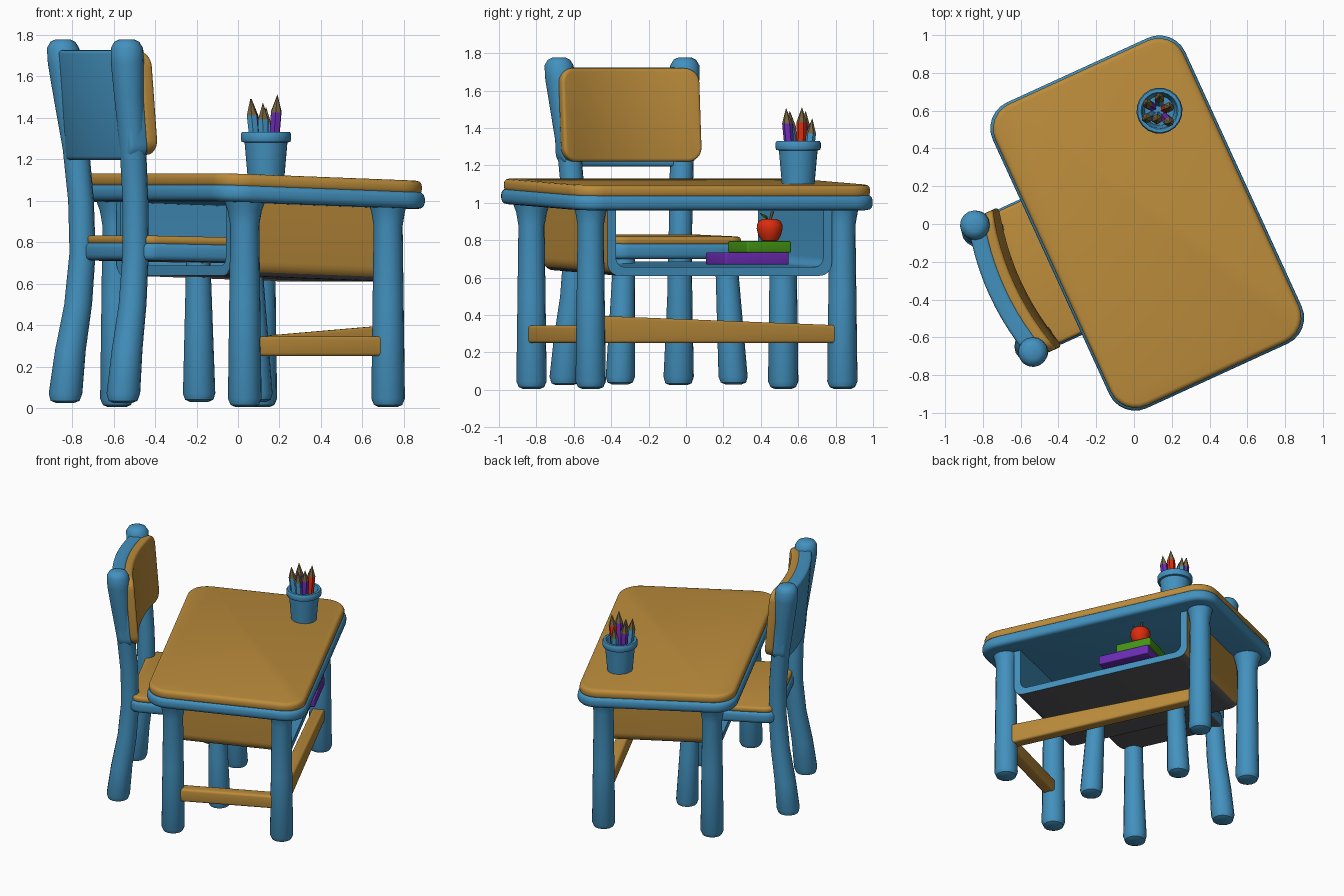
import bpy, bmesh, math
from mathutils import Matrix, Vector

if "Cube" in bpy.data.objects:
    bpy.data.objects.remove(bpy.data.objects["Cube"])

def material(name, rgb):
    m = bpy.data.materials.new(name)
    m.diffuse_color = (*rgb, 1)
    m.use_nodes = True
    m.node_tree.nodes["Principled BSDF"].inputs["Base Color"].default_value = m.diffuse_color
    return m

BLUE = material("blue paint", (0.056, 0.285, 0.52))
WOOD = material("orange wood", (0.50, 0.262, 0.044))
GRAY = material("dark gray", (0.10, 0.10, 0.11))
PURPLE = material("purple", (0.15, 0.025, 0.45))
GREEN = material("green", (0.06, 0.30, 0.007))
RED = material("red", (0.70, 0.025, 0.004))
TAN = material("pencil wood", (0.20, 0.14, 0.055))

# Everything is built in the desk's own frame (u across, v along), then turned
M = Matrix.Translation((0.07, 0.005, 0)) @ Matrix.Rotation(math.radians(24.6), 4, 'Z')

def local(x, y):
    p = M.inverted() @ Vector((x, y, 0))
    return p.x, p.y

def finish(bm, name, mats, rule=None, move=None):
    bmesh.ops.recalc_face_normals(bm, faces=bm.faces)
    if rule:
        for f in bm.faces:
            f.material_index = rule(f)
    if move:
        for v in bm.verts:
            v.co = move(v.co)
    bm.transform(M)
    me = bpy.data.meshes.new(name)
    bm.to_mesh(me)
    bm.free()
    for m in mats:
        me.materials.append(m)
    ob = bpy.data.objects.new(name, me)
    bpy.context.collection.objects.link(ob)
    return ob

def tilt(p):
    return Vector((p.x, p.y, p.z - 0.035 * p.x))

def round_rect(a0, a1, b0, b1, r, n=6):
    pts = []
    for ca, cb, start in ((a1 - r, b1 - r, 0), (a0 + r, b1 - r, 90), (a0 + r, b0 + r, 180), (a1 - r, b0 + r, 270)):
        for i in range(n + 1):
            t = math.radians(start + 90 * i / n)
            pts.append((ca + r * math.cos(t), cb + r * math.sin(t)))
    return pts

def prism(outline, d0, d1, axis, bevel):
    """Extrude a closed outline along z or u, with softened rims."""
    bm = bmesh.new()
    put = (lambda a, b: (a, b, d0)) if axis == 'z' else (lambda a, b: (d0, a, b))
    face = bm.faces.new([bm.verts.new(put(a, b)) for a, b in outline])
    ext = bmesh.ops.extrude_face_region(bm, geom=[face])['geom']
    off = Vector((0, 0, d1 - d0)) if axis == 'z' else Vector((d1 - d0, 0, 0))
    bmesh.ops.translate(bm, vec=off, verts=[g for g in ext if isinstance(g, bmesh.types.BMVert)])
    bmesh.ops.recalc_face_normals(bm, faces=bm.faces)
    k = 2 if axis == 'z' else 0
    rims = [e for e in bm.edges if abs(e.verts[0].co[k] - e.verts[1].co[k]) < 1e-5]
    if bevel:
        bmesh.ops.bevel(bm, geom=rims, offset=bevel, segments=3, profile=0.5, affect='EDGES')
    return bm

def slab(name, a0, a1, b0, b1, z0, z1, r, bevel, mats, rule=None, move=None):
    return finish(prism(round_rect(a0, a1, b0, b1, r), z0, z1, 'z', bevel), name, mats, rule, move)

def tube(name, rings, mats, seg=16, rule=None):
    """Rings of (u, v, z, radius) joined into a closed skin."""
    bm = bmesh.new()
    loops = [[bm.verts.new((u + r * math.cos(2 * math.pi * i / seg), v + r * math.sin(2 * math.pi * i / seg), z))
              for i in range(seg)] for u, v, z, r in rings]
    for A, B in zip(loops, loops[1:]):
        for i in range(seg):
            j = (i + 1) % seg
            bm.faces.new((A[i], A[j], B[j], B[i]))
    bm.faces.new(loops[0])
    bm.faces.new(loops[-1])
    return finish(bm, name, mats, rule)

# Desk top: blue base with an orange board
slab("desk_top_base", -0.56, 0.56, -0.89, 0.89, 0.978, 1.06, 0.15, 0.03, [BLUE], move=tilt)
slab("desk_top_board", -0.548, 0.548, -0.878, 0.878, 1.045, 1.113, 0.145, 0.025, [WOOD], move=tilt)

# Desk legs
for su in (-1, 1):
    for sv in (-1, 1):
        prof = ((0.005, 0.045), (0.015, 0.068), (0.045, 0.081), (0.5, 0.075), (0.88, 0.07), (0.95, 0.082), (1.0, 0.10))
        tube("desk_leg", [(su * 0.38, sv * 0.74, z, r) for z, r in prof], [BLUE])

# Stretchers on the far long side and one short side
slab("long_stretcher", 0.335, 0.42, -0.74, 0.74, 0.25, 0.345, 0.02, 0.015, [WOOD],
     move=lambda p: Vector((p.x, p.y, p.z + (0.05 * max(0, -p.y - 0.1) / 0.6 if p.z > 0.3 else 0))))
slab("short_stretcher", -0.38, 0.38, -0.785, -0.70, 0.25, 0.345, 0.02, 0.015, [WOOD])

# Tray: U section running across the desk, open on both long sides
def u_bottom(hv, z, r):
    out = [(-hv, 1.0)]
    for c, start in ((-hv + r, 180), (hv - r, 270)):
        for i in range(7):
            t = math.radians(start + 15 * i)
            out.append((c + r * math.cos(t), z + r + r * math.sin(t)))
    return out + [(hv, 1.0)]

def tray_rule(f):
    c, n = f.calc_center_median(), f.normal
    if n.z < -0.72 and c.z < 0.66:
        return 2
    return 1 if n.y * c.y > 0 and abs(n.y) > 0.65 and abs(c.y) > 0.6 else 0

outline = u_bottom(0.66, 0.625, 0.07) + u_bottom(0.61, 0.672, 0.05)[::-1]
finish(prism(outline, -0.42, 0.42, 'u', 0), "tray", [BLUE, WOOD, GRAY], tray_rule, tilt)

# Books and apple in the tray
slab("lower_book", 0.215, 0.475, 0.01, 0.385, 0.67, 0.735, 0.012, 0.006, [PURPLE])
slab("upper_book", 0.215, 0.47, 0.14, 0.40, 0.735, 0.795, 0.012, 0.006, [GREEN])
au, av = local(0.318, 0.447)
apple = ((0.795, 0.03), (0.80, 0.045), (0.825, 0.06), (0.86, 0.069), (0.885, 0.068), (0.905, 0.055), (0.915, 0.035), (0.90, 0.01))
tube("apple", [(au, av, z, r) for z, r in apple], [RED])
tube("apple_stem", [(au, av, 0.895, 0.006), (au + 0.005, av + 0.015, 0.955, 0.009)], [TAN], 6)
leaf = [(0, -0.01, 0.91, 0.004), (0, -0.03, 0.93, 0.014), (0, -0.055, 0.945, 0.003)]
tube("apple_leaf", [(au + u, av + v, z, r) for u, v, z, r in leaf], [GREEN], 6)

# Pencil cup with a thick rim, hollow inside
cu, cv = local(0.135, 0.60)
cup = ((1.10, 0.088), (1.28, 0.104), (1.283, 0.118), (1.295, 0.122), (1.32, 0.122), (1.33, 0.116),
       (1.33, 0.098), (1.32, 0.092), (1.13, 0.078))
tube("pencil_cup", [(cu, cv, z, r) for z, r in cup], [BLUE], 20)

# Pencils leaning outward
for x, y, top, col in ((0.19, 0.535, 1.505, PURPLE), (0.19, 0.62, 1.51, RED), (0.06, 0.555, 1.49, BLUE),
                       (0.135, 0.675, 1.45, BLUE), (0.065, 0.64, 1.49, PURPLE), (0.12, 0.55, 1.47, BLUE)):
    pu, pv = local(x, y)
    at = lambda z: (pu + (pu - cu) * (z - top) * 1.3, pv + (pv - cv) * (z - top) * 1.3, z)
    rings = [(*at(1.14), 0.024), (*at(top - 0.08), 0.028), (*at(top - 0.015), 0.006), (*at(top), 0.001)]
    z_cut = top - 0.08
    tube("pencil", rings, [col, TAN], 6, lambda f: int(f.calc_center_median().z > z_cut))

# Chair seat: blue base with gray underside, orange cushion board
slab("seat_base", -0.77, -0.07, -0.395, 0.395, 0.705, 0.79, 0.09, 0.025, [BLUE, GRAY],
     lambda f: int(f.normal.z < -0.9), lambda p: Vector((p.x, p.y, p.z - 0.02 * (p.x + 0.4))))
slab("seat_board", -0.76, -0.08, -0.385, 0.385, 0.78, 0.825, 0.085, 0.018, [WOOD],
     move=lambda p: Vector((p.x, p.y, p.z - 0.02 * (p.x + 0.4))))

# Chair front legs and S-curved back posts
for s in (-1, 1):
    tube("chair_front_leg", [(-0.13 - 0.03 * (z - 0.03), s * (0.335 - 0.05 * z), z, r) for z, r in
                             ((0.03, 0.045), (0.04, 0.068), (0.07, 0.078), (0.4, 0.068), (0.73, 0.058))], [BLUE])
    post = ((-0.84, 0.335, 0.025, 0.045), (-0.84, 0.335, 0.035, 0.07), (-0.838, 0.335, 0.07, 0.081),
            (-0.815, 0.328, 0.28, 0.074), (-0.78, 0.315, 0.5, 0.067), (-0.76, 0.308, 0.75, 0.063),
            (-0.765, 0.315, 1.0, 0.062), (-0.785, 0.33, 1.25, 0.064), (-0.815, 0.352, 1.5, 0.072),
            (-0.83, 0.365, 1.66, 0.08), (-0.835, 0.37, 1.735, 0.078), (-0.836, 0.37, 1.765, 0.06), (-0.836, 0.37, 1.777, 0.035))
    tube("chair_back_post", [(u, s * v, z, r) for u, v, z, r in post], [BLUE])

# Curved backrest: blue panel behind, orange pad in front
def curved(name, hv, z0, z1, d0, d1, mat):
    bm = prism(round_rect(-hv, hv, z0, z1, 0.075), d0, d1, 'u', 0.018)
    for i in range(-4, 5):
        bmesh.ops.bisect_plane(bm, geom=bm.verts[:] + bm.edges[:] + bm.faces[:],
                               plane_co=(0, i * 0.07, 0), plane_no=(0, 1, 0))
    finish(bm, name, [mat], move=lambda p: Vector((
        p.x - 0.06 * (1 - (p.y / 0.41) ** 2) - 0.08 * (p.z - 1.22), p.y, p.z)))

curved("backrest_panel", 0.40, 1.195, 1.725, -0.82, -0.725, BLUE)
curved("backrest_pad", 0.405, 1.22, 1.72, -0.74, -0.675, WOOD)

# Smooth shading with crisp edges
for ob in bpy.data.objects:
    ob.select_set(True)
    bpy.context.view_layer.objects.active = ob
bpy.ops.object.shade_smooth_by_angle(angle=math.radians(40))
